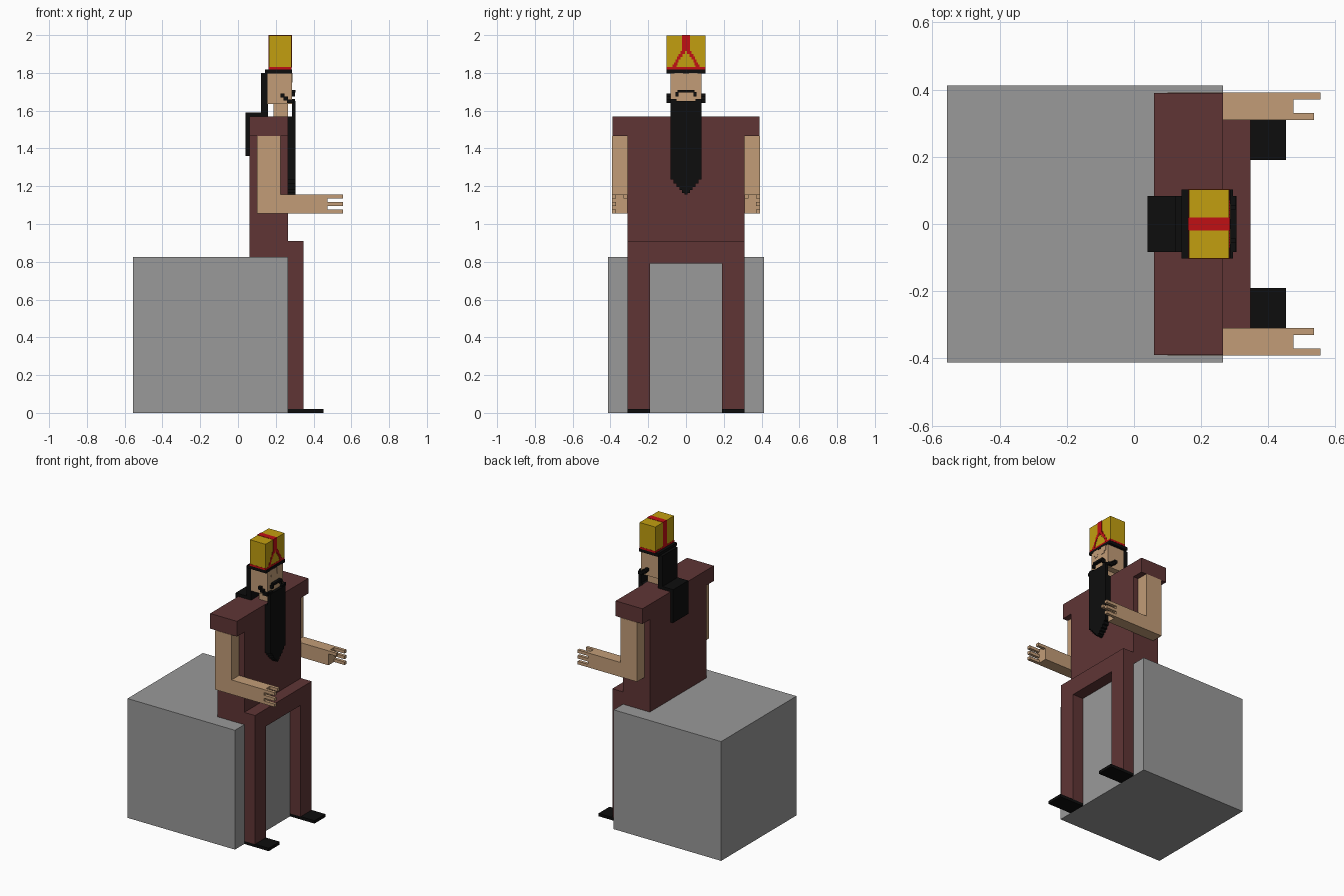
import bpy, bmesh


def material(name, rgb):
    m = bpy.data.materials.new(name)
    m.diffuse_color = (*rgb, 1)
    return m


STONE = material("stone grey", (0.32, 0.32, 0.32))
CLOTH = material("maroon cloth", (0.115, 0.036, 0.036))
SKIN = material("tan skin", (0.54, 0.335, 0.185))
BLACK = material("black hair", (0.004, 0.004, 0.004))
GOLD = material("gold hat", (0.54, 0.345, 0.005))
RED = material("red trim", (0.53, 0.005, 0.007))


def blocks(name, mat, *boxes, mirror=False):
    """One object made of boxes (x0, x1, y0, y1, z0, z1), optionally mirrored in y."""
    bm = bmesh.new()
    for x0, x1, y0, y1, z0, z1 in boxes:
        for lo, hi in [(y0, y1)] + ([(-y1, -y0)] if mirror else []):
            for v in bmesh.ops.create_cube(bm, size=1)["verts"]:
                v.co = ((x0 + x1) / 2 + v.co.x * (x1 - x0),
                        (lo + hi) / 2 + v.co.y * (hi - lo),
                        (z0 + z1) / 2 + v.co.z * (z1 - z0))
    mesh = bpy.data.meshes.new(name)
    bm.to_mesh(mesh)
    bm.free()
    mesh.materials.append(mat)
    ob = bpy.data.objects.new(name, mesh)
    bpy.context.collection.objects.link(ob)
    return ob


def outline(name, mat, pts, x0, x1):
    """Extrude a y-z outline from x0 to x1."""
    bm = bmesh.new()
    face = bm.faces.new([bm.verts.new((x0, y, z)) for y, z in pts])
    ext = bmesh.ops.extrude_face_region(bm, geom=[face])["geom"]
    for v in ext:
        if isinstance(v, bmesh.types.BMVert):
            v.co.x = x1
    bmesh.ops.recalc_face_normals(bm, faces=bm.faces)
    mesh = bpy.data.meshes.new(name)
    bm.to_mesh(mesh)
    bm.free()
    mesh.materials.append(mat)
    ob = bpy.data.objects.new(name, mesh)
    bpy.context.collection.objects.link(ob)
    return ob


def both(right):
    return right + [(-y, z) for y, z in reversed(right)]


# Seat block
blocks("seat_block", STONE, (-0.557, 0.265, -0.412, 0.412, 0, 0.825))

# Clothed body: torso with wide shoulders, then lap and legs as one arch
outline("torso", CLOTH, both([(0.31, 0.825), (0.31, 1.465), (0.39, 1.465), (0.39, 1.57)]),
        0.06, 0.265)
outline("lap_and_legs", CLOTH, both([(0.19, 0.79), (0.19, 0.02), (0.31, 0.02), (0.31, 0.91)]),
        0.265, 0.347)
blocks("shoes", BLACK, (0.265, 0.452, 0.19, 0.31, 0, 0.02), mirror=True)

# Arms and hands
blocks("upper_arms", SKIN, (0.10, 0.225, 0.31, 0.392, 1.055, 1.465), mirror=True)
blocks("forearms", SKIN, (0.225, 0.475, 0.31, 0.392, 1.055, 1.155), mirror=True)
blocks("fingers", SKIN,
       *[(0.475, 0.555, 0.371, 0.392, z, z + 0.021) for z in (1.055, 1.095, 1.134)], mirror=True)
blocks("thumbs", SKIN, (0.475, 0.535, 0.31, 0.331, 1.134, 1.155), mirror=True)

# Head
blocks("neck", SKIN, (0.187, 0.265, -0.04, 0.04, 1.57, 1.635))
blocks("head", SKIN, (0.156, 0.285, -0.083, 0.083, 1.635, 1.80))
blocks("eyes", SKIN, (0.285, 0.288, 0.015, 0.06, 1.765, 1.80),
       (0.285, 0.288, 0.02, 0.045, 1.75, 1.765), mirror=True)

# Hair: rim under the hat, back of the head, tail over the shoulders
blocks("hair_rim", BLACK, (0.142, 0.287, -0.103, 0.103, 1.797, 1.818))
blocks("back_hair", BLACK, (0.122, 0.158, -0.083, 0.083, 1.57, 1.80),
       (0.04, 0.158, -0.083, 0.083, 1.57, 1.59),
       (0.04, 0.06, -0.083, 0.083, 1.36, 1.57))

# Stepped beard
taper = [(0.008, 1.155), (0.02, 1.165), (0.035, 1.18), (0.05, 1.195), (0.065, 1.215), (0.083, 1.235)]
steps = []
for (y, z), nxt in zip(taper, taper[1:]):
    steps += [(y, z), (y, nxt[1])]
steps += [taper[-1]]
outline("beard", BLACK, both(steps + [(0.083, 1.57)]), 0.265, 0.305)
blocks("upper_beard", BLACK, (0.285, 0.305, -0.083, 0.083, 1.57, 1.65))

# Moustache framing the mouth, with tips stepping round the cheeks
blocks("moustache", BLACK, (0.285, 0.305, 0, 0.045, 1.695, 1.71),
       (0.285, 0.303, 0.04, 0.055, 1.675, 1.698),
       (0.285, 0.303, 0.05, 0.083, 1.65, 1.662), mirror=True)
blocks("cheek_tips", BLACK, (0.225, 0.245, 0.083, 0.103, 1.67, 1.69),
       (0.24, 0.265, 0.083, 0.103, 1.655, 1.675),
       (0.26, 0.295, 0.083, 0.103, 1.64, 1.66), mirror=True)

# Hat with red band and stripe
blocks("hat", GOLD, (0.163, 0.283, -0.103, 0.103, 1.83, 1.998))
blocks("hat_band", RED, (0.162, 0.284, -0.104, 0.104, 1.818, 1.831))
blocks("hat_stripe", RED, (0.161, 0.285, -0.02, 0.02, 1.995, 2.0),
       (0.161, 0.164, -0.02, 0.02, 1.83, 2.0),
       (0.282, 0.285, -0.02, 0.02, 1.915, 2.0))

# Forked trim on the hat front, widening downwards
fork = [(0.005, 0.03, 1.90), (0.018, 0.04, 1.885), (0.03, 0.048, 1.87),
        (0.04, 0.056, 1.855), (0.046, 0.064, 1.84), (0.05, 0.072, 1.828)]
blocks("hat_fork", RED, *[(0.282, 0.285, a, b, z, z + 0.016) for a, b, z in fork], mirror=True)
